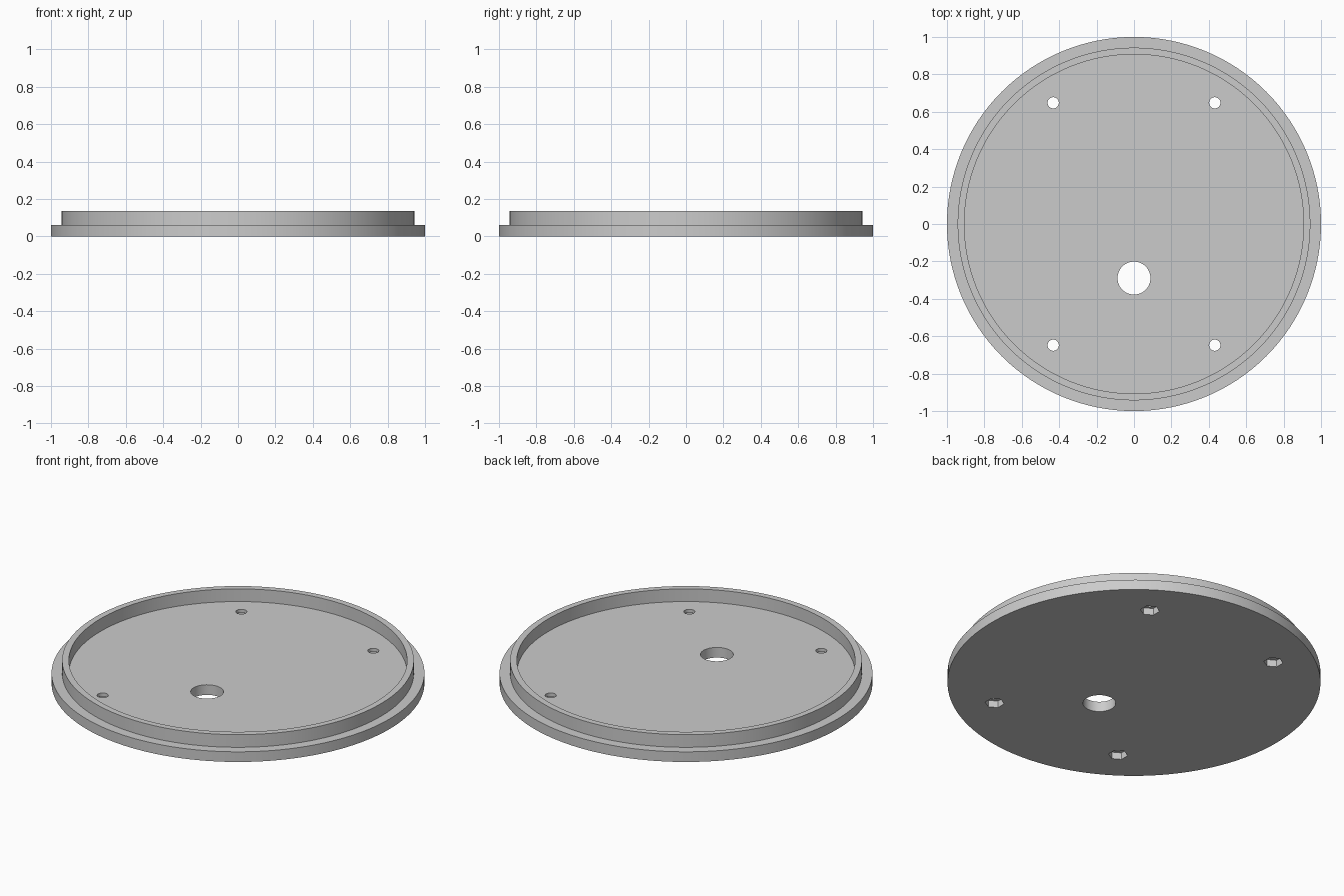
import bpy
import bmesh
from math import pi, radians
from mathutils import Matrix, Vector

cube = bpy.data.objects.get("Cube")
if cube:
    bpy.data.objects.remove(cube, do_unlink=True)

PLATE_TOP, RIM_TOP = 0.06, 0.135
SCREW_X, SCREW_Y = 0.432, 0.648

grey = bpy.data.materials.new("light grey")
grey.use_nodes = True
colour = (0.6, 0.6, 0.6, 1)
grey.diffuse_color = colour
grey.node_tree.nodes["Principled BSDF"].inputs["Base Color"].default_value = colour


def add_object(name, bm):
    bmesh.ops.recalc_face_normals(bm, faces=bm.faces)
    mesh = bpy.data.meshes.new(name)
    bm.to_mesh(mesh)
    bm.free()
    mesh.materials.append(grey)
    obj = bpy.data.objects.new(name, mesh)
    bpy.context.collection.objects.link(obj)
    return obj


def lathe(name, profile, steps):
    """Spin an open profile around z and cap both ends."""
    bm = bmesh.new()
    verts = [bm.verts.new((r, 0, z)) for r, z in profile]
    edges = [bm.edges.new(pair) for pair in zip(verts, verts[1:])]
    bmesh.ops.spin(bm, geom=verts + edges, cent=(0, 0, 0), axis=(0, 0, 1),
                   angle=2 * pi, steps=steps)
    bmesh.ops.remove_doubles(bm, verts=bm.verts, dist=1e-5)
    rims = [e for e in bm.edges if e.is_boundary]
    bmesh.ops.edgeloop_fill(bm, edges=rims)
    return add_object(name, bm)


def cut(target, x, y, radius, bottom, top, sides, turn=0):
    """Cut an upright prism out of the target."""
    bm = bmesh.new()
    place = Matrix.Translation(Vector((x, y, (bottom + top) / 2)))
    bmesh.ops.create_cone(bm, cap_ends=True, segments=sides, radius1=radius,
                          radius2=radius, depth=top - bottom,
                          matrix=place @ Matrix.Rotation(turn, 4, "Z"))
    cutter = add_object("hole_cutter", bm)
    cutter.hide_render = True
    mod = target.modifiers.new("hole", "BOOLEAN")
    mod.operation, mod.solver, mod.object = "DIFFERENCE", "EXACT", cutter
    bpy.context.view_layer.objects.active = target
    bpy.ops.object.modifier_apply(modifier=mod.name)
    bpy.data.objects.remove(cutter, do_unlink=True)


# Round plate with a raised locating rim
cover = lathe("round_cover", [
    (1, 0), (1, PLATE_TOP), (0.943, PLATE_TOP), (0.943, RIM_TOP),
    (0.907, RIM_TOP), (0.907, PLATE_TOP)], 128)

# Cable hole
cut(cover, 0, -0.289, 0.088, -0.1, 0.2, 48)

# Screw holes with hexagonal nut pockets underneath
for sx in (-1, 1):
    for sy in (-1, 1):
        x, y = sx * SCREW_X, sy * SCREW_Y
        cut(cover, x, y, 0.03, -0.1, 0.2, 32)
        # corners point along y
        cut(cover, x, y, 0.052, -0.1, 0.04, 6)

# Smooth round walls, sharp edges
bpy.ops.object.select_all(action="DESELECT")
cover.select_set(True)
bpy.context.view_layer.objects.active = cover
bpy.ops.object.shade_smooth_by_angle(angle=radians(30))
